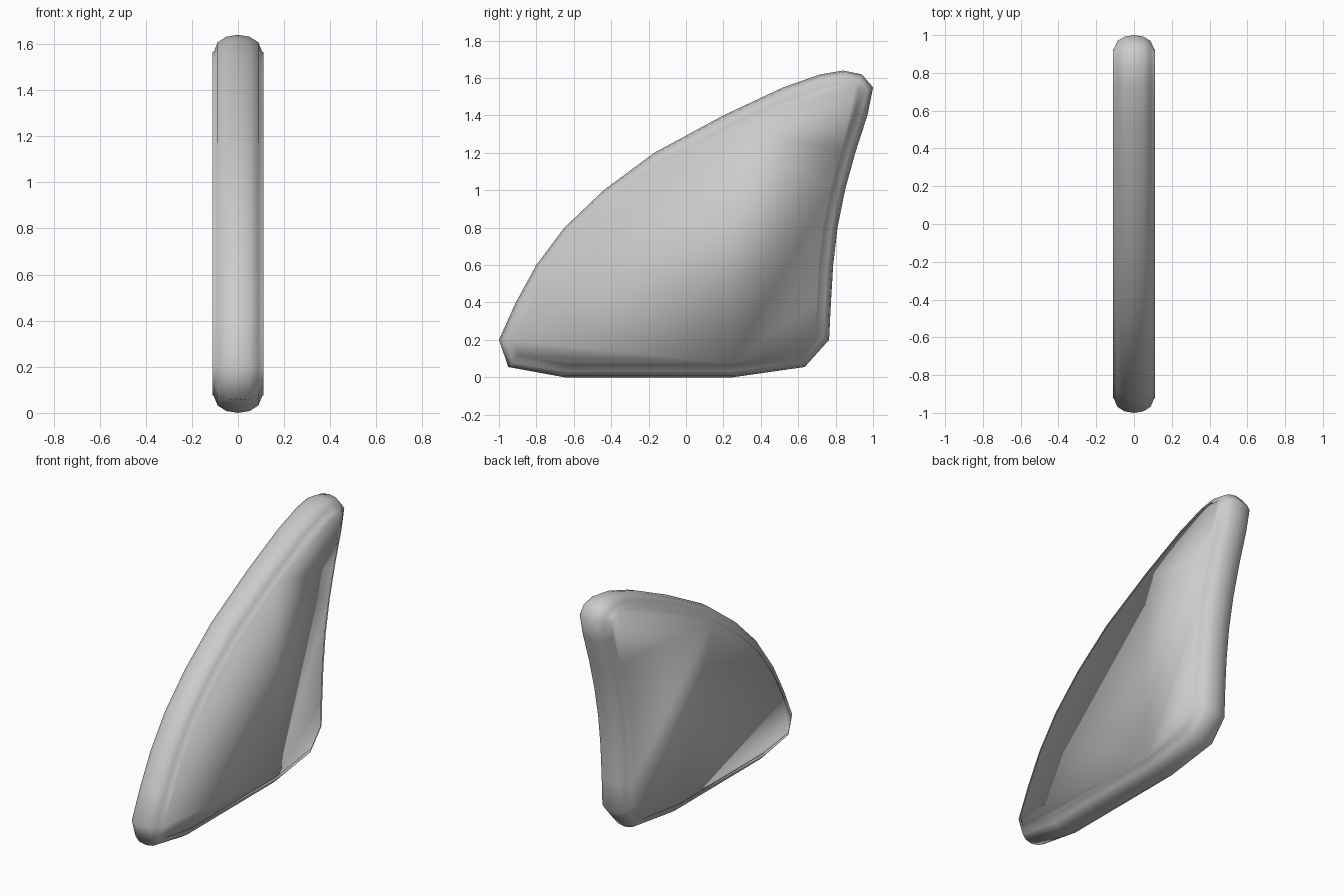
import bpy, bmesh
from mathutils import Vector

if "Cube" in bpy.data.objects:
    bpy.data.objects.remove(bpy.data.objects["Cube"])

# Fin outline (y, z), clockwise from the lower leading edge
OUTLINE = [(-0.65, 0), (-0.95, 0.055), (-1, 0.2), (-0.91, 0.4), (-0.80, 0.6),
           (-0.65, 0.8), (-0.44, 1.0), (-0.17, 1.2), (0.20, 1.4), (0.52, 1.55),
           (0.72, 1.62), (0.84, 1.64), (0.94, 1.62), (1.0, 1.55), (0.97, 1.4),
           (0.905, 1.2), (0.85, 1.0), (0.81, 0.8), (0.787, 0.6), (0.775, 0.4),
           (0.765, 0.2), (0.635, 0.055), (0.25, 0)]

# Rounded edge: (half thickness, inset from outline)
EDGE = [(0.0, 0.0), (0.05, 0.008), (0.088, 0.032), (0.106, 0.075)]
RINGS = [(-x, d) for x, d in reversed(EDGE[1:])] + EDGE


def inset(points, d):
    """Move every outline point inward along its averaged normal."""
    result = []
    for i, p in enumerate(points):
        a = (p - points[i - 1]).normalized()
        b = (points[(i + 1) % len(points)] - p).normalized()
        t = (a + b).normalized()
        result.append(p + Vector((t.y, -t.x)) * d)
    return result


# Fin body: stacked rings across x with flat side caps
outline = [Vector(p) for p in OUTLINE]
n = len(outline)
bm = bmesh.new()
rings = [[bm.verts.new((x, p.x, p.y)) for p in inset(outline, d)] for x, d in RINGS]
for r, s in zip(rings, rings[1:]):
    for i in range(n):
        j = (i + 1) % n
        bm.faces.new((r[i], r[j], s[j], s[i]))

# Side faces, slightly crowned by an inner panel
for ring, x in ((rings[0], -0.11), (rings[-1], 0.11)):
    cap = bm.faces.new(ring)
    centre = cap.calc_center_median()
    bmesh.ops.inset_region(bm, faces=[cap], thickness=0.07, use_even_offset=False)
    for v in cap.verts:
        v.co.x = x
bmesh.ops.recalc_face_normals(bm, faces=bm.faces[:])

mesh = bpy.data.meshes.new("fin")
bm.to_mesh(mesh)
bm.free()
fin = bpy.data.objects.new("fin", mesh)
bpy.context.collection.objects.link(fin)
mesh.shade_smooth()
